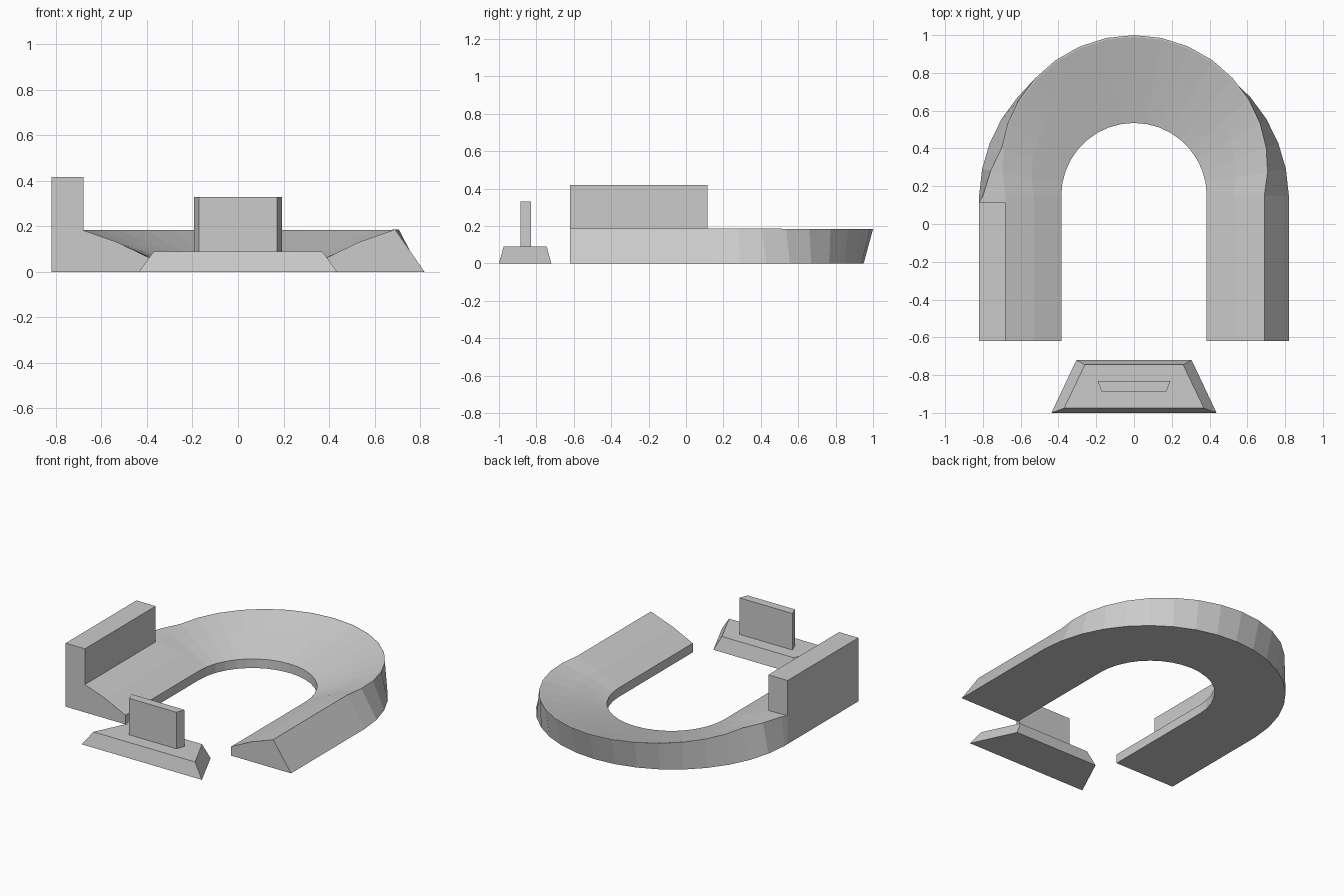
import bpy, bmesh
from math import sin, cos, radians

if "Cube" in bpy.data.objects:
    bpy.data.objects.remove(bpy.data.objects["Cube"])


def finish(name, bm):
    bmesh.ops.recalc_face_normals(bm, faces=bm.faces)
    me = bpy.data.meshes.new(name)
    bm.to_mesh(me)
    bm.free()
    ob = bpy.data.objects.new(name, me)
    bpy.context.collection.objects.link(ob)
    return ob


def loft(name, sections):
    # Bridge equal-length closed sections and cap both ends
    bm = bmesh.new()
    rings = [[bm.verts.new(p) for p in sec] for sec in sections]
    for a, b in zip(rings, rings[1:]):
        n = len(a)
        for i in range(n):
            j = (i + 1) % n
            bm.faces.new((a[i], a[j], b[j], b[i]))
    bm.faces.new(rings[0])
    bm.faces.new(rings[-1])
    return finish(name, bm)


def quad(x_front, x_back, y_front, y_back, z):
    return [(-x_front, y_front, z), (x_front, y_front, z),
            (x_back, y_back, z), (-x_back, y_back, z)]


# U-shaped stand: a section swept up one leg, round the bend and down the other
CY, FRONT, WALL_END = 0.15, -0.62, 0.115


def section(angle, y, ridge=None):
    s, c = sin(radians(angle)), cos(radians(angle))
    r = 0.69 + 0.16 * s
    ridge = ridge or r
    shelf = min(ridge, r) - 0.01
    profile = [(0.385, 0), (0.385, 0.06), (0.53 + 0.12 * s, 0.13),
               (shelf, 0.183), (ridge, 0.187 - 0.004 * s), (0.82 - 0.02 * s, 0)]
    return [(d * c, y + d * s, z) for d, z in profile]


left_ridge = {180: 0.80, 170: 0.77}
sections = [section(0, FRONT)]
sections += [section(a, CY, left_ridge.get(a)) for a in range(0, 181, 10)]
sections += [section(180, WALL_END, 0.82), section(180, FRONT, 0.82)]
loft("curved_stand", sections)

# Upright wall on the left leg
loft("side_wall", [
    [(-0.82, y, 0.15), (-0.68, y, 0.15), (-0.68, y, 0.418), (-0.82, y, 0.418)]
    for y in (FRONT, WALL_END)])

# Stage platform with bevelled sides
loft("stage_base", [quad(0.437, 0.305, -1.0, -0.72, 0),
                    quad(0.37, 0.26, -0.975, -0.745, 0.09)])

# Screen standing on the stage
loft("stage_screen", [quad(0.172, 0.193, -0.886, -0.83, z) for z in (0.08, 0.33)])
